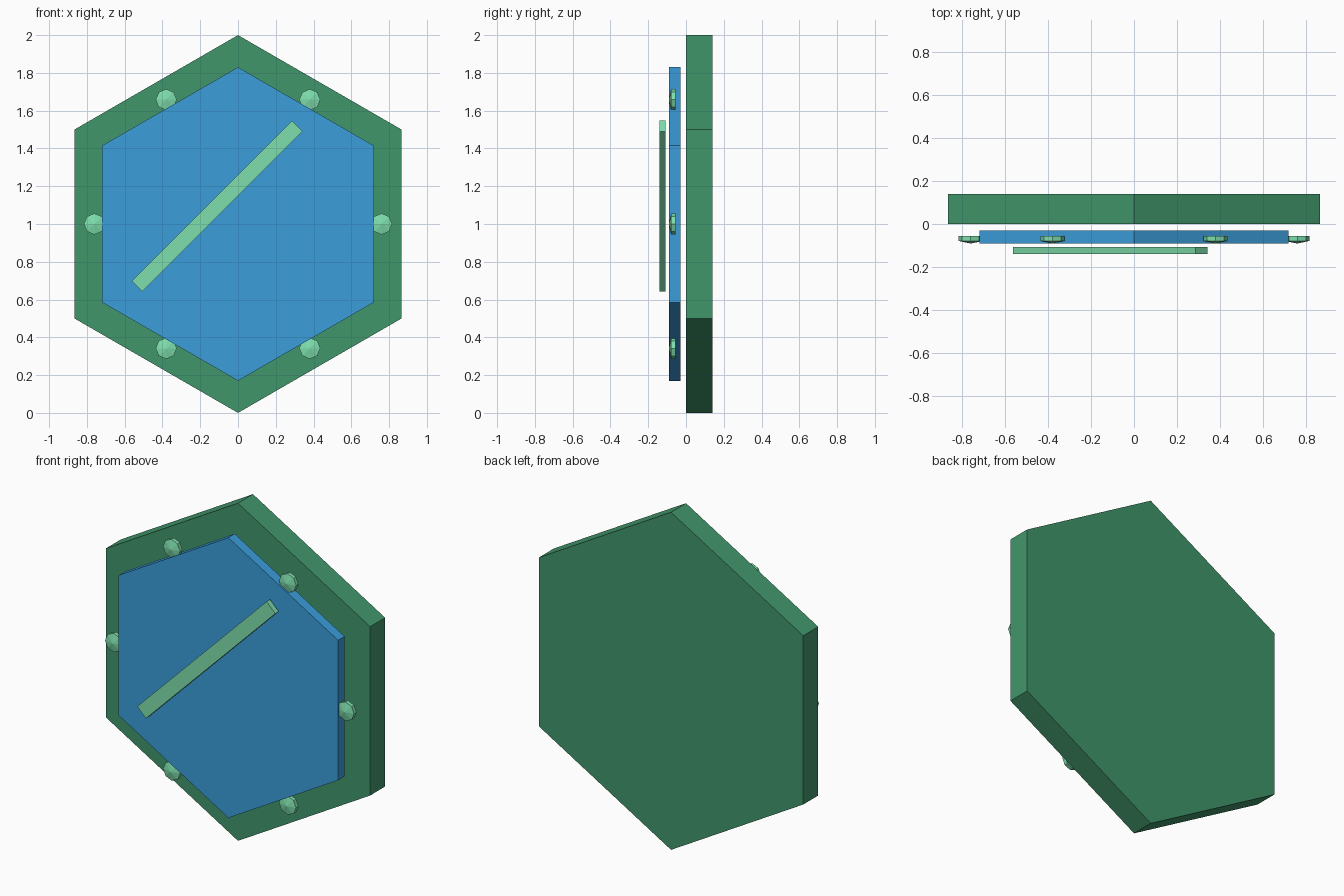
import bpy, bmesh, math

if "Cube" in bpy.data.objects:
    bpy.data.objects.remove(bpy.data.objects["Cube"])


def material(name, rgb):
    m = bpy.data.materials.new(name)
    m.diffuse_color = (*rgb, 1)
    m.use_nodes = True
    m.node_tree.nodes["Principled BSDF"].inputs["Base Color"].default_value = m.diffuse_color
    return m


GREEN = material("green", (0.053, 0.306, 0.147))
BLUE = material("blue", (0.043, 0.34, 0.71))
MINT = material("mint", (0.21, 0.74, 0.42))


def make_plate(name, profile, front, back, mat, apex=None):
    """Extrude an x,z profile between two y depths; apex gives a pointed front."""
    bm = bmesh.new()
    f = [bm.verts.new((x, front, z)) for x, z in profile]
    b = [bm.verts.new((x, back, z)) for x, z in profile]
    n = len(profile)
    bm.faces.new(b)
    if apex is None:
        bm.faces.new(f)
    else:
        tip = bm.verts.new((sum(p[0] for p in profile) / n, apex,
                            sum(p[1] for p in profile) / n))
    for i in range(n):
        j = (i + 1) % n
        bm.faces.new((f[i], f[j], b[j], b[i]))
        if apex is not None:
            bm.faces.new((f[i], f[j], tip))
    bmesh.ops.recalc_face_normals(bm, faces=bm.faces)
    mesh = bpy.data.meshes.new(name)
    bm.to_mesh(mesh)
    bm.free()
    mesh.materials.append(mat)
    obj = bpy.data.objects.new(name, mesh)
    bpy.context.collection.objects.link(obj)
    return obj


def polygon(sides, radius, cx=0, cz=1):
    return [(cx + radius * math.sin(math.tau * i / sides),
             cz + radius * math.cos(math.tau * i / sides)) for i in range(sides)]


# Hexagonal backing and raised face panel
make_plate("hex_backing", polygon(6, 1.0), 0.0, 0.14, GREEN)
make_plate("hex_face_panel", polygon(6, 0.83), -0.09, -0.03, BLUE)

# Diagonal bar floating in front of the panel
c = math.cos(math.pi / 4)
bar = [(-0.11 + c * (u - v), 1.095 + c * (u + v))
       for u, v in ((-0.6, -0.04), (0.6, -0.04), (0.6, 0.04), (-0.6, 0.04))]
make_plate("diagonal_bar", bar, -0.14, -0.108, MINT)

# Faceted studs around the rim, one at the middle of each side
for i in range(6):
    a = math.tau * i / 6
    stud = polygon(8, 0.056, 0.76 * math.cos(a), 1 + 0.76 * math.sin(a))
    make_plate(f"rim_stud_{i + 1}", stud, -0.079, -0.056, MINT, apex=-0.091)
